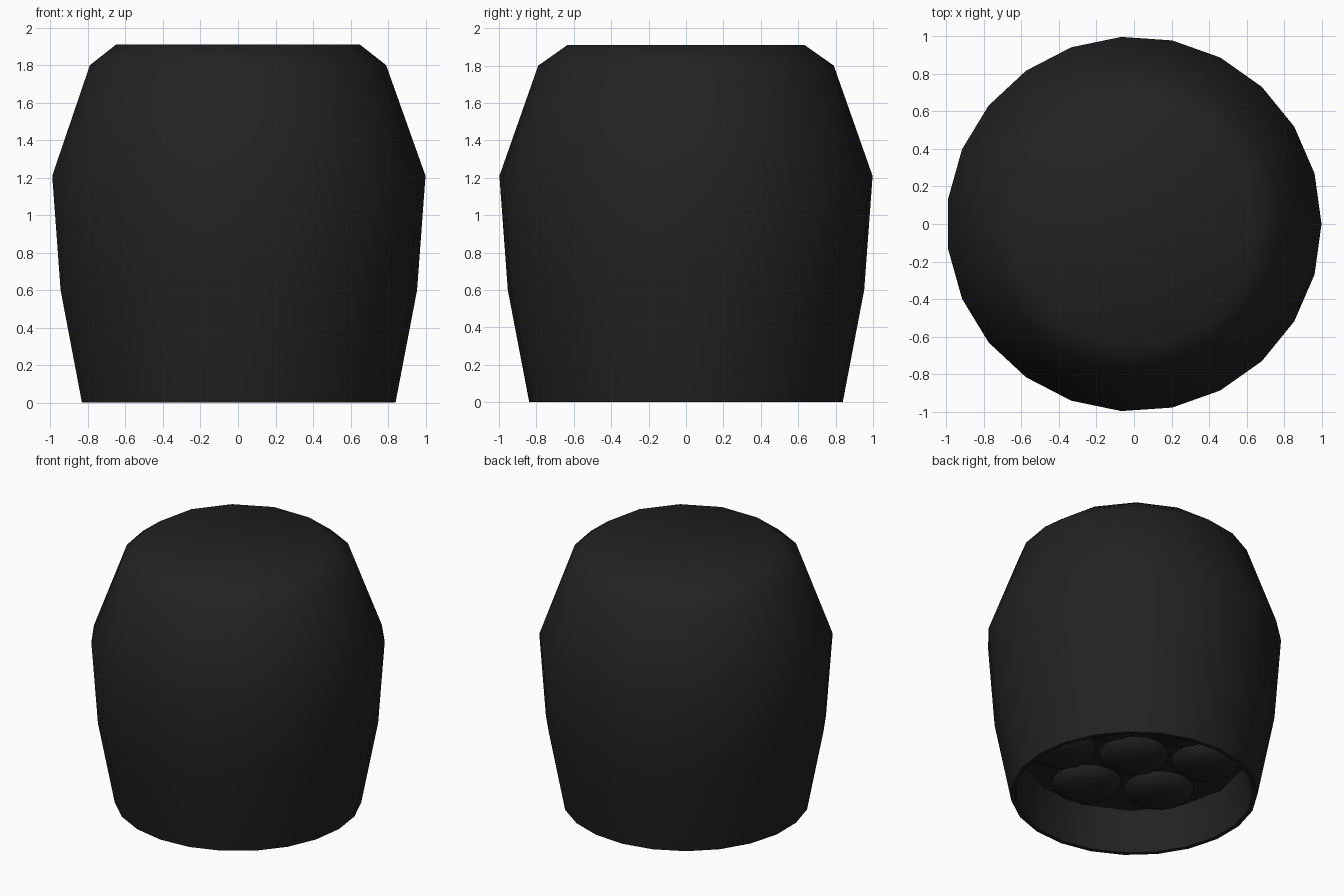
import bpy, bmesh
from math import sin, cos, pi, radians

if "Cube" in bpy.data.objects:
    bpy.data.objects.remove(bpy.data.objects["Cube"])

black = bpy.data.materials.new("matte black")
black.use_nodes = True
black.diffuse_color = (0.016, 0.016, 0.016, 1)
black.node_tree.nodes["Principled BSDF"].inputs["Base Color"].default_value = (0.016, 0.016, 0.016, 1)


def ring(bm, count, radius, z, centre=(0, 0)):
    return [bm.verts.new((centre[0] + radius * cos(2 * pi * i / count),
                          centre[1] + radius * sin(2 * pi * i / count), z))
            for i in range(count)]


def join(bm, a, b):
    """Skin two rings, which may have different vertex counts."""
    n, m = len(a), len(b)
    if n == m:
        for i in range(n):
            bm.faces.new((a[i], a[(i + 1) % n], b[(i + 1) % n], b[i]))
        return
    i = j = 0
    while i < n or j < m:
        if j >= m or (i < n and (i + 1) * m <= (j + 1) * n):
            bm.faces.new((a[i % n], a[(i + 1) % n], b[j % m]))
            i += 1
        else:
            bm.faces.new((a[i % n], b[(j + 1) % m], b[j % m]))
            j += 1


def finish(bm, name, angle):
    mesh = bpy.data.meshes.new(name)
    bm.to_mesh(mesh)
    bm.free()
    obj = bpy.data.objects.new(name, mesh)
    bpy.context.collection.objects.link(obj)
    mesh.materials.append(black)
    bpy.ops.object.select_all(action="DESELECT")
    obj.select_set(True)
    bpy.context.view_layer.objects.active = obj
    bpy.ops.object.shade_smooth_by_angle(angle=radians(angle))
    return obj


# Barrel housing: recess floor, inner wall, rim, outer wall, flat top
bm = bmesh.new()
profile = [(14, 0.77, 0.31), (23, 0.81, 0.0), (23, 0.84, 0.0), (23, 0.955, 0.6),
           (23, 1.0, 1.21), (20, 0.79, 1.8), (14, 0.65, 1.91)]
rings = [ring(bm, *p) for p in profile]
for lower, upper in zip(rings, rings[1:]):
    join(bm, lower, upper)
bm.faces.new(rings[-1])
bm.faces.new(list(reversed(rings[0])))
housing = finish(bm, "housing", 36)

# Domed lenses on the recess floor: one in the middle, six around it
spots = [(0, 0)] + [(0.5 * cos(pi / 6 + k * pi / 3), 0.5 * sin(pi / 6 + k * pi / 3))
                    for k in range(6)]
for k, spot in enumerate(spots):
    bm = bmesh.new()
    steps = [ring(bm, 16, 0.24 * cos(t * pi / 8), 0.31 - 0.1 * sin(t * pi / 8), spot)
             for t in range(4)]
    for a, b in zip(steps, steps[1:]):
        join(bm, b, a)
    tip = bm.verts.new((*spot, 0.21))
    for i in range(16):
        bm.faces.new((steps[-1][(i + 1) % 16], steps[-1][i], tip))
    finish(bm, f"lens_{k + 1}", 60)
